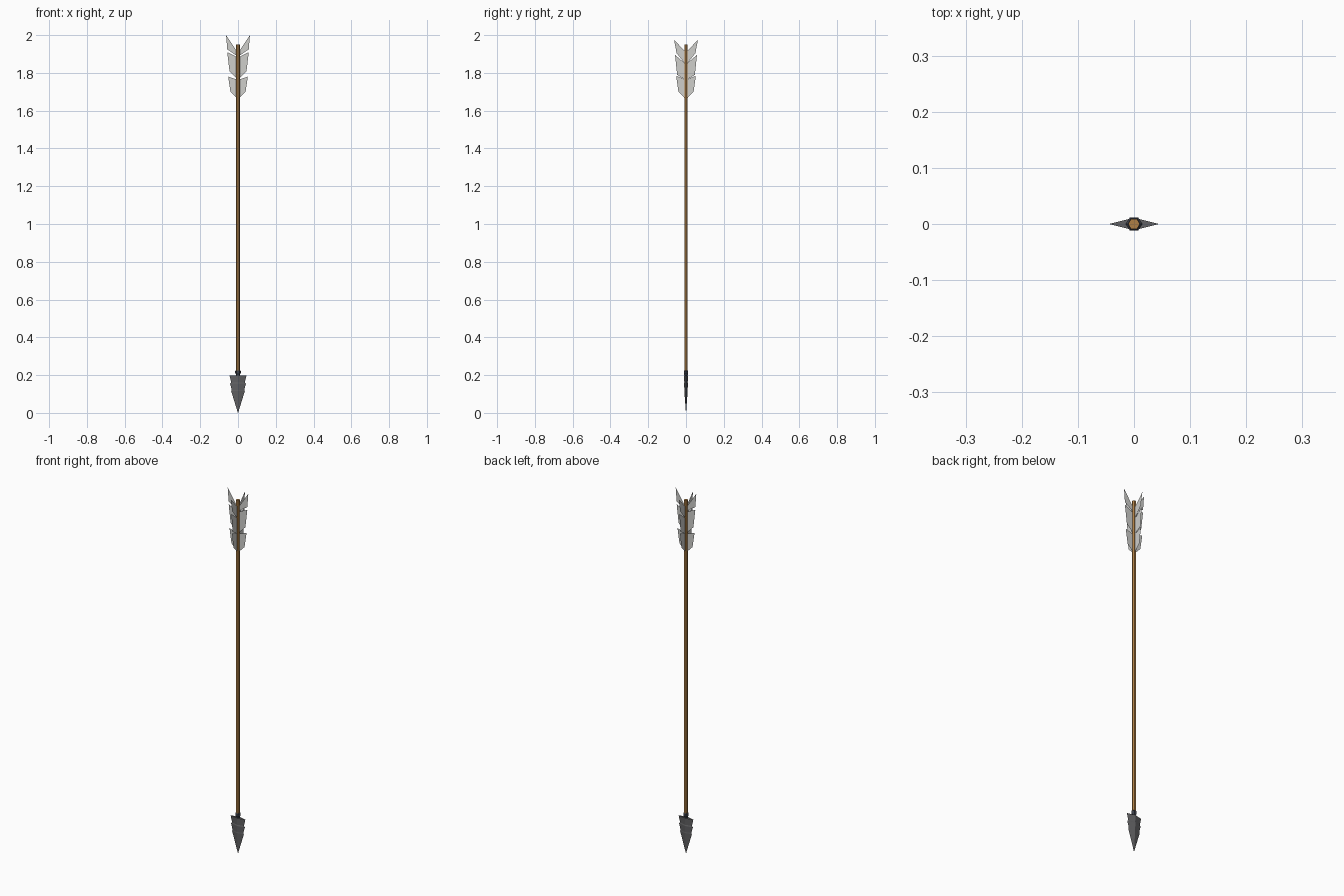
import bpy, bmesh, math
from mathutils import Matrix

if "Cube" in bpy.data.objects:
    bpy.data.objects.remove(bpy.data.objects["Cube"])


def material(name, rgb):
    m = bpy.data.materials.new(name)
    m.diffuse_color = (*rgb, 1)
    m.use_nodes = True
    m.node_tree.nodes["Principled BSDF"].inputs["Base Color"].default_value = m.diffuse_color
    return m


wood = material("wood", (0.42, 0.21, 0.06))
steel = material("dark steel", (0.12, 0.12, 0.125))
binding = material("dark binding", (0.045, 0.05, 0.065))
feather = material("pale feather", (0.62, 0.62, 0.60))


def finish(name, bm, mat):
    me = bpy.data.meshes.new(name)
    bm.to_mesh(me)
    bm.free()
    me.materials.append(mat)
    ob = bpy.data.objects.new(name, me)
    bpy.context.collection.objects.link(ob)
    return ob


def loft(name, rings, sides, mat, turn=0.0):
    """Rings of (z, half width x, half width y) joined into a closed solid."""
    bm = bmesh.new()
    loops = []
    for z, rx, ry in rings:
        loops.append([bm.verts.new((rx * math.cos(turn + 2 * math.pi * i / sides),
                                    ry * math.sin(turn + 2 * math.pi * i / sides), z))
                      for i in range(sides)])
    for a, b in zip(loops, loops[1:]):
        for i in range(sides):
            j = (i + 1) % sides
            bm.faces.new((a[i], a[j], b[j], b[i]))
    bm.faces.new(loops[0][::-1])
    bm.faces.new(loops[-1])
    bmesh.ops.recalc_face_normals(bm, faces=bm.faces)
    return finish(name, bm, mat)


# Shaft and the collar that holds the head
loft("shaft", [(0.19, .0105, .0105), (1.95, .0105, .0105)], 6, wood)
loft("collar", [(0.19, .010, .010), (0.205, .011, .011), (0.212, .015, .013),
                (0.222, .015, .013), (0.225, .011, .011)], 6, binding)

# Diamond-section head with stepped barbs
loft("arrowhead", [(0.0, .0005, .0003), (0.115, .036, .009), (0.121, .033, .0085),
                   (0.155, .042, .0105), (0.161, .036, .009),
                   (0.198, .045, .011)], 4, steel)

# Flat vanes, three pieces each, on four sides of the shaft
side_vane = [
    [(.006, 1.665), (.04, 1.70), (.052, 1.78), (.006, 1.765)],
    [(.006, 1.77), (.045, 1.81), (.057, 1.91), (.006, 1.885)],
    [(.006, 1.89), (.057, 1.925), (.063, 2.0), (.006, 1.915)],
]
front_vane = [
    [(.006, 1.665), (.04, 1.70), (.052, 1.785), (.006, 1.765)],
    [(.006, 1.765), (.047, 1.79), (.058, 1.895), (.006, 1.85)],
    [(.006, 1.85), (.05, 1.905), (.063, 1.975), (.006, 1.915)],
]
for k, label in enumerate(("right", "back", "left", "front")):
    bm = bmesh.new()
    for piece in (side_vane, front_vane)[k % 2]:
        bm.faces.new([bm.verts.new((r, 0, z)) for r, z in piece])
    bm.transform(Matrix.Rotation(k * math.pi / 2, 4, 'Z'))
    finish(label + "_feather", bm, feather)
